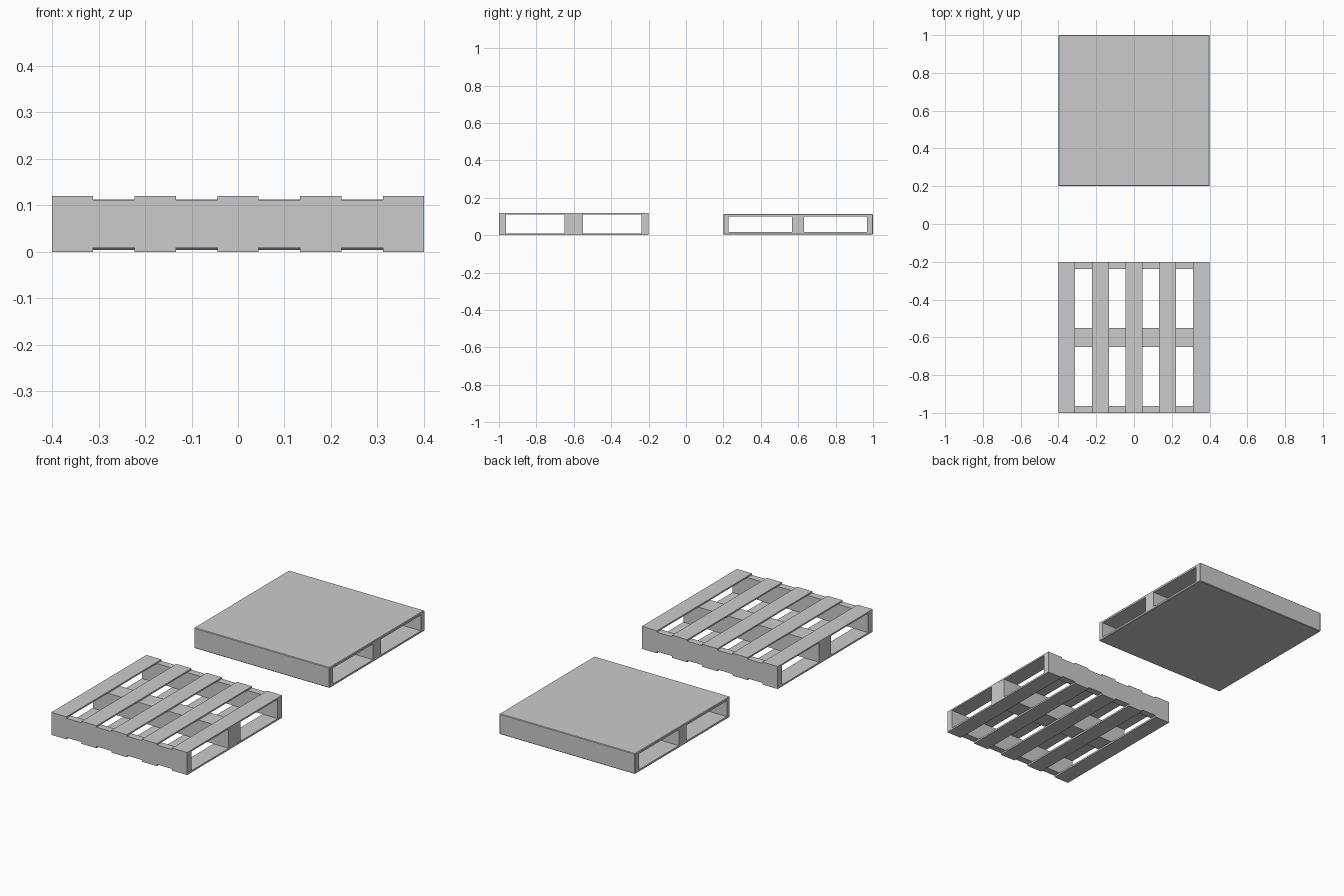
import bpy

if "Cube" in bpy.data.objects:
    bpy.data.objects.remove(bpy.data.objects["Cube"])


def box(name, x0, x1, y0, y1, z0, z1):
    bpy.ops.mesh.primitive_cube_add(
        size=1, location=((x0 + x1) / 2, (y0 + y1) / 2, (z0 + z1) / 2))
    ob = bpy.context.object
    ob.name = name
    ob.scale = (x1 - x0, y1 - y0, z1 - z0)
    bpy.ops.object.transform_apply(location=False, rotation=False, scale=True)
    return ob


# Slatted pallet: three bearers running across
for name, y0, y1 in (("front_bearer", -1, -0.963),
                     ("middle_bearer", -0.65, -0.55),
                     ("rear_bearer", -0.237, -0.2)):
    box("slatted_pallet_" + name, -0.4, 0.4, y0, y1, 0.009, 0.112)

# Slatted pallet: five deck slats on top and five underneath
for i in range(5):
    x = -0.356 + 0.178 * i
    box(f"top_slat_{i + 1}", x - 0.0445, x + 0.0445, -1, -0.2, 0.112, 0.12)
    box(f"bottom_slat_{i + 1}", x - 0.0445, x + 0.0445, -1, -0.2, 0.0, 0.009)

# Solid pallet: closed slab with slightly chamfered edges
slab = box("solid_pallet", -0.4, 0.4, 0.2, 1, 0.004, 0.113)
bevel = slab.modifiers.new("edge_chamfer", 'BEVEL')
bevel.width = 0.003
bevel.segments = 1

# Fork openings cut right through from side to side
for i, (y0, y1) in enumerate(((0.227, 0.566), (0.632, 0.969))):
    cutter = box(f"fork_opening_cutter_{i + 1}", -0.5, 0.5, y0, y1, 0.016, 0.1)
    cutter.hide_render = True
    cutter.hide_set(True)
    cut = slab.modifiers.new(f"fork_opening_{i + 1}", 'BOOLEAN')
    cut.operation = 'DIFFERENCE'
    cut.solver = 'EXACT'
    cut.object = cutter
